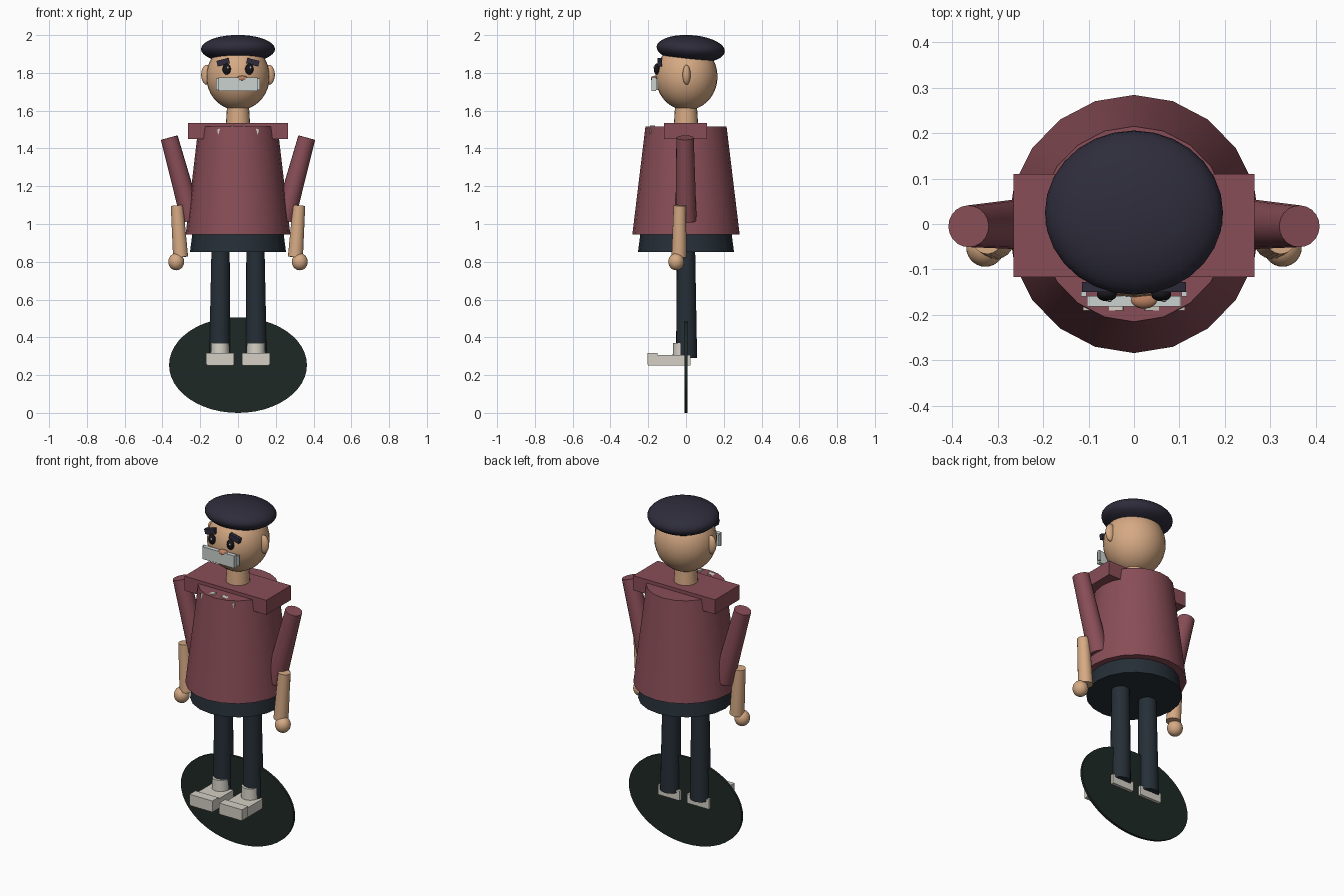
import bpy, math
from mathutils import Vector

if "Cube" in bpy.data.objects:
    bpy.data.objects.remove(bpy.data.objects["Cube"])


def mat(name, r, g, b):
    m = bpy.data.materials.new(name)
    m.diffuse_color = (r, g, b, 1)
    m.use_nodes = True
    m.node_tree.nodes["Principled BSDF"].inputs["Base Color"].default_value = m.diffuse_color
    return m


SHIRT = mat("wine_cloth", .25, .075, .095)
SKIN = mat("skin", .67, .40, .23)
NAVY = mat("navy_felt", .027, .025, .043)
PANTS = mat("dark_cloth", .019, .028, .038)
BASE = mat("dark_green", .013, .022, .018)
SHOE = mat("off_white", .66, .63, .56)
GREY = mat("pale_grey", .60, .65, .62)
NOSE = mat("nose_skin", .50, .22, .12)
BLACK = mat("eye_black", .008, .008, .011)


def finish(name, m, smooth=True):
    o = bpy.context.object
    o.name = name
    o.data.materials.append(m)
    if smooth:
        bpy.ops.object.transform_apply(location=False, rotation=True, scale=True)
        bpy.ops.object.shade_smooth_by_angle(angle=math.radians(35))
    return o


def box(name, m, lo, hi, rot=(0, 0, 0)):
    lo, hi = Vector(lo), Vector(hi)
    bpy.ops.mesh.primitive_cube_add(size=1, location=(lo + hi) / 2, rotation=rot)
    bpy.context.object.scale = hi - lo
    return finish(name, m, False)


def ball(name, m, c, r, rot=(0, 0, 0)):
    bpy.ops.mesh.primitive_uv_sphere_add(segments=28, ring_count=18, location=c, rotation=rot)
    bpy.context.object.scale = r
    return finish(name, m)


def limb(name, m, a, b, ra, rb, sides=20, sx=1):
    # tapered cylinder from point a to point b
    a, b = Vector(a), Vector(b)
    d = b - a
    bpy.ops.mesh.primitive_cone_add(vertices=sides, radius1=ra, radius2=rb, depth=d.length,
                                    location=(a + b) / 2,
                                    rotation=d.to_track_quat('Z', 'Y').to_euler())
    bpy.context.object.scale.x = sx
    return finish(name, m)


# upright oval base disc
bpy.ops.mesh.primitive_cylinder_add(vertices=48, radius=1, depth=1, location=(0, 0, .253),
                                    rotation=(math.pi / 2, 0, 0))
bpy.context.object.scale = (.365, .253, .014)
finish("base_disc", BASE)

# torso
limb("hips", PANTS, (0, 0, .853), (0, 0, 1.0), .254, .235)
limb("shirt", SHIRT, (0, 0, .945), (0, 0, 1.515), .284, .215, 20, .975)
box("shoulders", SHIRT, (-.265, -.117, 1.45), (.265, .11, 1.535))
limb("neck", SKIN, (0, 0, 1.50), (0, 0, 1.64), .066, .057)

# head and beret
ball("head", SKIN, (0, .003, 1.78), (.168, .164, .178))
ball("beret", NAVY, (0, .025, 1.926), (.196, .181, .074), (math.radians(-4), 0, 0))
ball("nose", NOSE, (.022, -.168, 1.77), (.03, .018, .015))

# moustache plate
box("moustache", GREY, (-.103, -.182, 1.703), (.103, -.158, 1.775))

# mirrored parts
for s, side in ((-1, "left"), (1, "right")):
    def span(x0, x1):
        return sorted((s * x0, s * x1))

    # face details
    ball(side + "_ear", SKIN, (s * .165, .003, 1.79), (.03, .021, .053))
    ball(side + "_eye", BLACK, (s * .06, -.155, 1.82), (.022, .015, .029))
    ball(side + "_eye_glint", SHOE, (s * .06 + .006, -.169, 1.828), (.005, .003, .006))
    x0, x1 = span(.045, .112)
    box(side + "_eyebrow", NAVY, (x0, -.150, 1.842), (x1, -.128, 1.872), (0, s * .25, 0))
    x0, x1 = span(.104, .117)
    box(side + "_moustache_end", GREY, (x0, -.160, 1.71), (x1, -.148, 1.77))
    # collar
    x0, x1 = span(.02, .11)
    box(side + "_collar", SHOE, (x0, -.19, 1.485), (x1, -.165, 1.512), (0, s * .25, 0))
    # arm
    limb(side + "_sleeve", SHIRT, (s * .245, 0, 1.02), (s * .364, -.005, 1.457), .056, .046)
    limb(side + "_forearm", SKIN, (s * .304, -.037, .825), (s * .323, -.033, 1.098), .040, .033)
    ball(side + "_hand", SKIN, (s * .327, -.052, .80), (.042, .042, .045))
    # leg and shoe
    limb(side + "_leg", PANTS, (s * .097, .003, .29), (s * .092, 0, .90), .056, .048)
    limb(side + "_sock", SHOE, (s * .095, -.022, .29), (s * .095, -.022, .37), .049, .046)
    x0, x1 = span(.025, .165)
    box(side + "_shoe", SHOE, (x0, -.20, .25), (x1, .025, .306))
    x0, x1 = span(.022, .17)
    box(side + "_toe_cap", SHOE, (x0, -.205, .255), (x1, -.15, .318))
